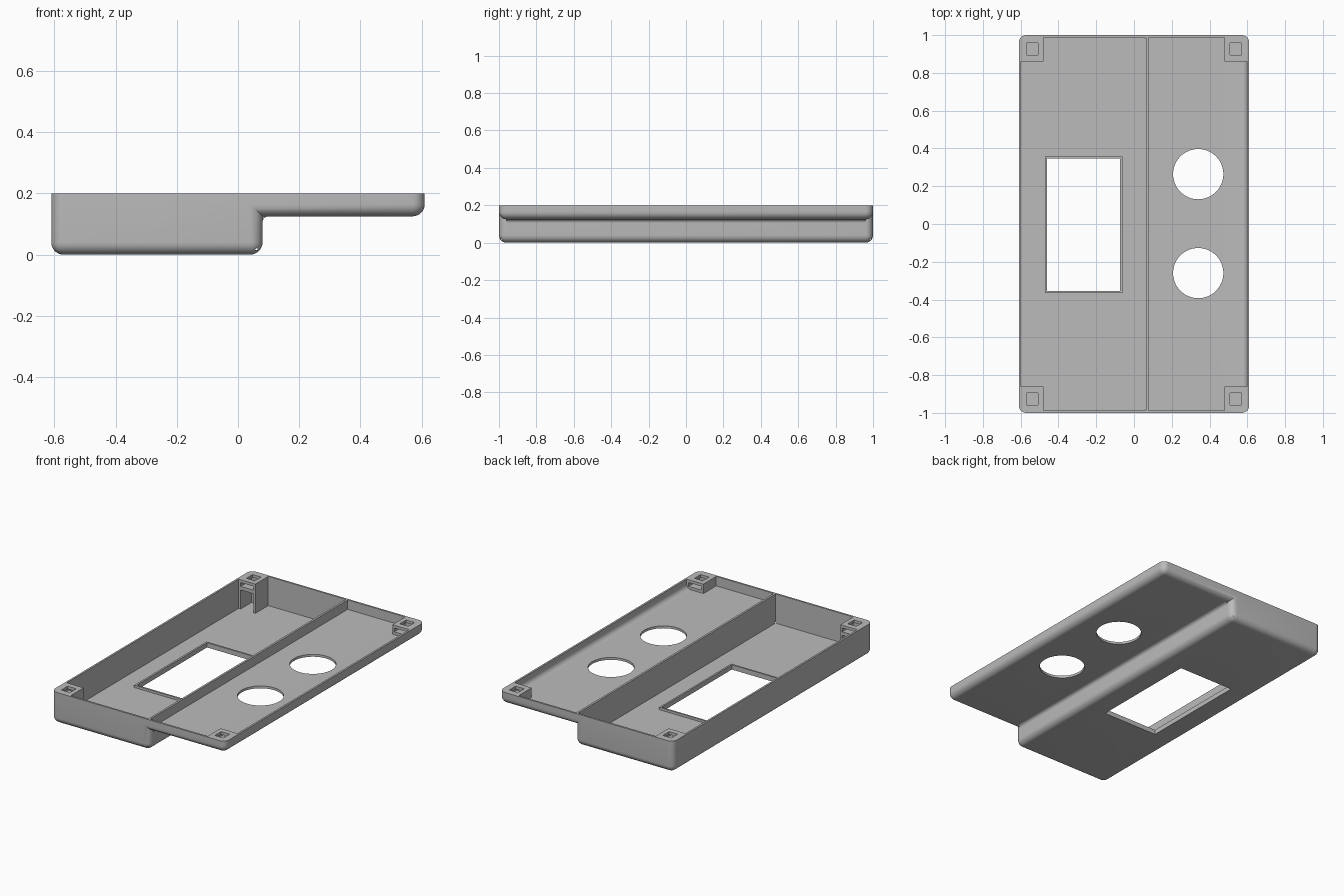
import bpy, bmesh, math

if "Cube" in bpy.data.objects:
    bpy.data.objects.remove(bpy.data.objects["Cube"])

TOP, STEP, R = 0.2, 0.125, 0.04       # rim height, underside of shallow half, outer radius
X, Y = 0.61, 1.0
FLOOR, WALL = 0.015, 0.012

grey = bpy.data.materials.new("Plain grey")
grey.use_nodes = True
colour = (0.5, 0.5, 0.5, 1)
grey.diffuse_color = colour
grey.node_tree.nodes["Principled BSDF"].inputs["Base Color"].default_value = colour


def prism(name, points, z0, z1, rounded=None, radius=R):
    """Extrude a plan outline upward; round the edges picked by the rule."""
    bm = bmesh.new()
    base = bm.faces.new([bm.verts.new((x, y, z0)) for x, y in points])
    ext = bmesh.ops.extrude_face_region(bm, geom=[base])
    for v in ext["geom"]:
        if isinstance(v, bmesh.types.BMVert):
            v.co.z = z1
    bmesh.ops.recalc_face_normals(bm, faces=bm.faces)
    if rounded:
        edges = [e for e in bm.edges if rounded(e.verts[0].co, e.verts[1].co)]
        bmesh.ops.bevel(bm, geom=edges, offset=radius, segments=8,
                        profile=0.5, affect='EDGES', clamp_overlap=True)
    mesh = bpy.data.meshes.new(name)
    bm.to_mesh(mesh)
    bm.free()
    mesh.materials.append(grey)
    obj = bpy.data.objects.new(name, mesh)
    bpy.context.collection.objects.link(obj)
    return obj


def rect(x0, x1, y0, y1):
    return [(x0, y0), (x1, y0), (x1, y1), (x0, y1)]


def combine(target, tool, operation='DIFFERENCE'):
    mod = target.modifiers.new("join", 'BOOLEAN')
    mod.operation, mod.object, mod.solver = operation, tool, 'EXACT'
    bpy.context.view_layer.objects.active = target
    bpy.ops.object.modifier_apply(modifier=mod.name)
    bpy.data.objects.remove(tool)


def not_top(a, b):
    return min(a.z, b.z) < TOP - 0.01


# Outer body: deep half plus shallow half, rounded below and at the corners
case = prism("enclosure_shell", rect(-X, 0.08, -Y, Y), 0, TOP, not_top)
shallow = prism("shallow_half", rect(0, X, -Y, Y), STEP, TOP,
                lambda a, b: not_top(a, b) and max(a.x, b.x) > 0.1)
combine(case, shallow, 'UNION')

# Small fillet under the step
r = 0.02
arc = [(0.08 + r - r * math.cos(t), STEP - r + r * math.sin(t))
       for t in [math.pi / 2 * i / 6 for i in range(7)]]
outline = [(0.06, STEP - r)] + arc + [(0.08 + r, STEP + 0.01), (0.06, STEP + 0.01)]
fillet = prism("fillet", outline, -Y + R, Y - R)
for v in fillet.data.vertices:
    x, z, y = v.co
    v.co = (x, y, z)
fillet.data.flip_normals()
combine(case, fillet, 'UNION')

# Hollows, notched so that solid corner posts remain
yi, yp, xi, xp = Y - WALL, 0.86, X - WALL, 0.48


def cavity(s, inner, z0, rounded=None):
    pts = [(inner, -yi), (s * xp, -yi), (s * xp, -yp), (s * xi, -yp),
           (s * xi, yp), (s * xp, yp), (s * xp, yi), (inner, yi)]
    return prism("cavity", pts, z0, TOP + 0.1, rounded, 0.03)


combine(case, cavity(-1, 0.064, FLOOR))
combine(case, cavity(1, 0.077, STEP + FLOOR,
                     lambda a, b: min(a.x, b.x) > xi - 0.01 and max(a.z, b.z) < TOP))

# Fastener pockets in the corner posts: top hole, side slot, hollow under deep posts
for sx in (-1, 1):
    for sy in (-1, 1):
        def pocket(half, y0, y1, z0, z1):
            cx = sx * 0.538
            ys = sorted((sy * y0, sy * y1))
            combine(case, prism("pocket", rect(cx - half, cx + half, *ys), z0, z1))
        pocket(0.03, 0.895, 0.957, 0.17, TOP + 0.1)
        pocket(0.045, 0.8, 0.97, 0.158, 0.182)
        if sx < 0:
            pocket(0.045, 0.8, 0.97, FLOOR, 0.135)

# Window with a raised lip
lip = prism("window_lip", rect(-0.472, -0.062, -0.365, 0.358), FLOOR - 0.005, FLOOR + 0.015)
combine(case, lip, 'UNION')
combine(case, prism("window_cut", rect(-0.46, -0.073, -0.354, 0.347), -0.1, 0.1))

# Two round openings
for y in (-0.26, 0.264):
    ring = [(0.34 + 0.133 * math.cos(math.tau * i / 64),
             y + 0.133 * math.sin(math.tau * i / 64)) for i in range(64)]
    combine(case, prism("round_cut", ring, 0, TOP + 0.1))

# Smooth the rounded edges, keep the rest crisp
bpy.ops.object.select_all(action='DESELECT')
case.select_set(True)
bpy.context.view_layer.objects.active = case
bpy.ops.object.shade_smooth_by_angle(angle=math.radians(30))
